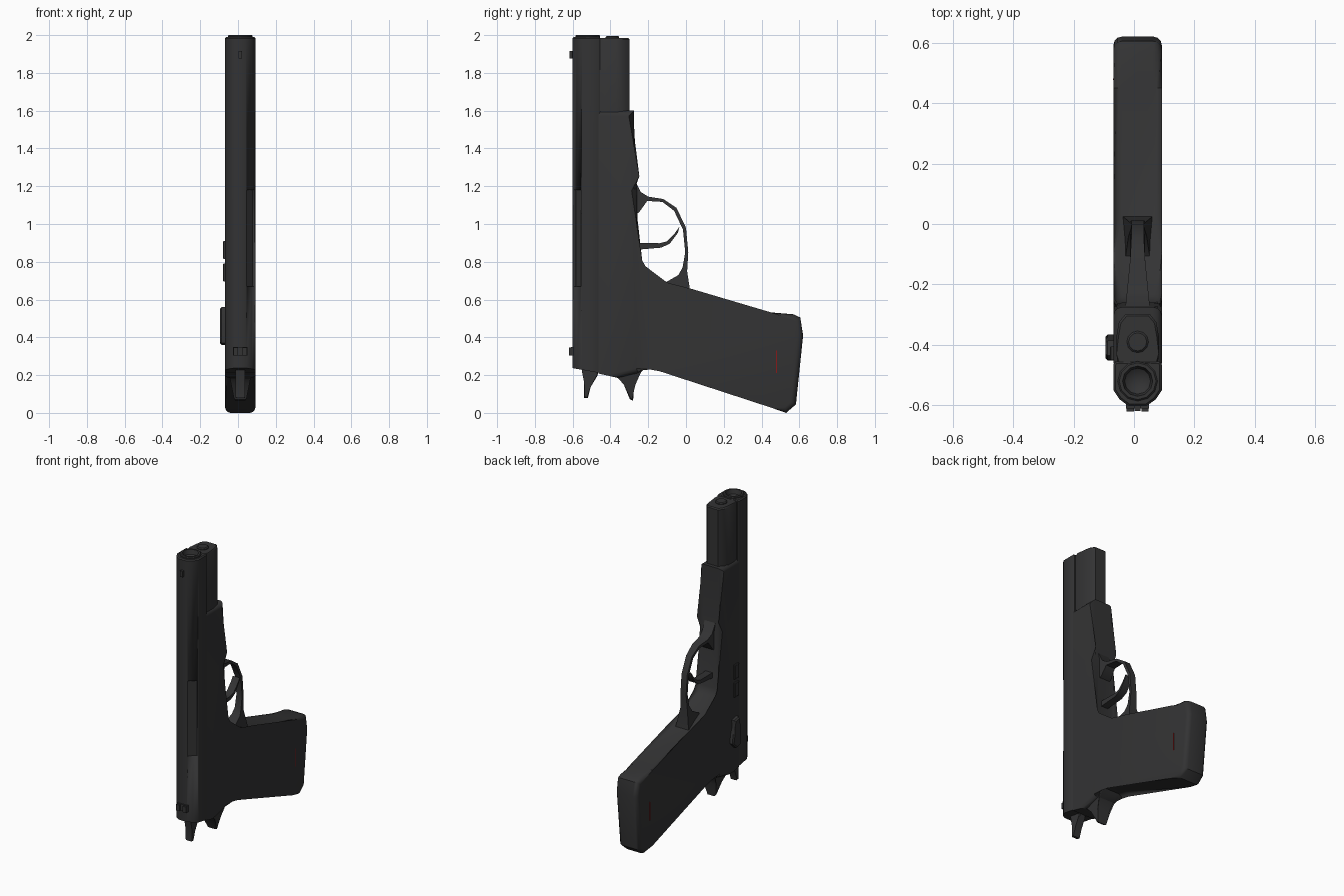
import bpy, bmesh, math
from mathutils import Matrix

if "Cube" in bpy.data.objects:
    bpy.data.objects.remove(bpy.data.objects["Cube"])

CX = 0.012  # body centre line in x


def material(name, rgb):
    m = bpy.data.materials.new(name)
    m.diffuse_color = (*rgb, 1)
    m.use_nodes = True
    m.node_tree.nodes["Principled BSDF"].inputs["Base Color"].default_value = m.diffuse_color
    return m


steel = material("dark_grey", (0.033, 0.033, 0.034))
red = material("red_mark", (0.25, 0.01, 0.01))


def finish(bm, name, mat=steel, angle=40):
    bmesh.ops.recalc_face_normals(bm, faces=bm.faces)
    me = bpy.data.meshes.new(name)
    bm.to_mesh(me)
    bm.free()
    ob = bpy.data.objects.new(name, me)
    bpy.context.collection.objects.link(ob)
    me.materials.append(mat)
    bpy.ops.object.select_all(action='DESELECT')
    bpy.context.view_layer.objects.active = ob
    ob.select_set(True)
    bpy.ops.object.shade_smooth_by_angle(angle=math.radians(angle))
    return ob


def slab(name, pts, half, cx=CX, bevel=0, keep_below=-9.0, segs=2, mat=steel):
    """Side profile (y, z) given a thickness in x; half may be a function of (y, z)."""
    h = half if callable(half) else (lambda y, z: half)
    bm = bmesh.new()
    a, b = ([bm.verts.new((cx + s * h(y, z), y, z)) for y, z in pts] for s in (-1, 1))
    bm.faces.new(a)
    bm.faces.new(b)
    n = len(pts)
    for i in range(n):
        j = (i + 1) % n
        bm.faces.new((a[i], a[j], b[j], b[i]))
    if bevel:
        rim = [bm.edges.get((r[i], r[(i + 1) % n])) for r in (a, b) for i in range(n)
               if max(pts[i][0], pts[(i + 1) % n][0]) > keep_below]
        bmesh.ops.bevel(bm, geom=rim, offset=bevel, segments=segs, profile=0.5,
                        affect='EDGES', clamp_overlap=True)
    return finish(bm, name, mat)


def column(name, half_pts, z0, z1, slope=0):
    """Mirrored cross-section (x, y) extruded upward, with a slanted lower end."""
    pts = half_pts + [(-x, y) for x, y in reversed(half_pts)]
    bm = bmesh.new()
    lo = [bm.verts.new((CX + x, y, z0 - slope * (y + 0.6))) for x, y in pts]
    hi = [bm.verts.new((CX + x, y, z1)) for x, y in pts]
    bm.faces.new(lo)
    top = bm.faces.new(hi)
    for i in range(len(pts)):
        j = (i + 1) % len(pts)
        bm.faces.new((lo[i], lo[j], hi[j], hi[i]))
    bmesh.ops.bevel(bm, geom=list(top.edges), offset=0.007, segments=1, affect='EDGES')
    return finish(bm, name)


def lathe(name, prof, y, sides):
    """Profile (radius, z) spun round a vertical axis."""
    bm = bmesh.new()
    vs = [bm.verts.new((CX + r, y, z)) for r, z in prof]
    es = [bm.edges.new(p) for p in zip(vs, vs[1:])]
    bmesh.ops.spin(bm, geom=vs + es, cent=(CX, y, 0), axis=(0, 0, 1),
                   angle=math.tau, steps=sides, use_duplicate=False)
    bmesh.ops.remove_doubles(bm, verts=bm.verts, dist=1e-4)
    return finish(bm, name)


def box(name, lo, hi, mat=steel):
    return slab(name, [(lo[1], lo[2]), (hi[1], lo[2]), (hi[1], hi[2]), (lo[1], hi[2])],
                (hi[0] - lo[0]) / 2, (hi[0] + lo[0]) / 2, mat=mat)


def cut(ob, cutter):
    m = ob.modifiers.new("cut", 'BOOLEAN')
    m.object = cutter
    m.operation = 'DIFFERENCE'
    m.solver = 'EXACT'
    cutter.hide_render = True
    cutter.hide_viewport = True


# Slide with muzzle bore and a shallow port on its right shoulder
slide = column("slide", [(0.074, -0.455), (0.08, -0.465), (0.08, -0.55), (0.06, -0.58), (0.03, -0.602)],
               0.237, 1.99, 0.18)
cut(slide, lathe("bore_cutter", [(0, 1.9), (0.056, 1.93), (0.056, 2.1), (0, 2.1)], -0.515, 12))
port = box("port_cutter", (-0.01, -0.028, -0.255), (0.03, 0.028, 0.255))
port.matrix_world = Matrix.Translation((CX + 0.051, -0.571, 0.925)) @ Matrix.Rotation(math.radians(-47), 4, 'Z')
cut(slide, port)
lathe("muzzle_ring", [(0.066, 1.96), (0.066, 1.995), (0.061, 2.0), (0.05, 2.0), (0.043, 1.97), (0, 1.94)], -0.52, 12)

# Nose below the barrel with the spring rod end
column("slide_nose", [(0.04, -0.298), (0.062, -0.325), (0.07, -0.37), (0.07, -0.43), (0.066, -0.47)], 1.5, 1.985)
lathe("spring_rod", [(0.036, 1.95), (0.036, 1.99), (0.03, 1.996), (0, 1.996)], -0.39, 12)

# Frame and grip as one side profile
slab("frame_and_grip", [
    (-0.462, 1.6), (-0.275, 1.6), (-0.275, 1.25), (-0.26, 1.18), (-0.26, 0.8), (-0.235, 0.755),
    (-0.1, 0.69), (0.02, 0.63), (0.45, 0.532), (0.57, 0.522), (0.605, 0.505), (0.62, 0.41),
    (0.582, 0.045), (0.53, 0.0), (0.45, 0.028), (-0.13, 0.247), (-0.2, 0.26), (-0.25, 0.21),
    (-0.36, 0.185), (-0.462, 0.208)], 0.08, bevel=0.028, keep_below=-0.3, segs=3)

# Tail spur and hammer
slab("tail_spur", [(-0.4, 0.22), (-0.36, 0.183), (-0.325, 0.155), (-0.297, 0.072), (-0.28, 0.065),
                   (-0.274, 0.15), (-0.245, 0.215), (-0.2, 0.262), (-0.25, 0.3)],
     lambda y, z: 0.03 + max(0, z - 0.06) * 0.2, bevel=0.006, segs=1)
slab("hammer", [(-0.555, 0.26), (-0.55, 0.215), (-0.535, 0.16), (-0.54, 0.08), (-0.52, 0.078),
                (-0.508, 0.14), (-0.47, 0.195), (-0.45, 0.26)], 0.024, bevel=0.004, segs=1)

# Trigger guard widens toward frame and grip
slab("trigger_guard", [
    (-0.29, 1.25), (-0.27, 1.23), (-0.24, 1.17), (-0.2, 1.145), (-0.12, 1.132), (-0.05, 1.085), (0.0, 0.98),
    (0.012, 0.85), (0.006, 0.75), (0.025, 0.625), (-0.06, 0.64), (-0.11, 0.69), (-0.04, 0.73),
    (-0.018, 0.77), (-0.004, 0.85), (-0.016, 0.97), (-0.063, 1.07), (-0.125, 1.117), (-0.205, 1.122),
    (-0.25, 1.06), (-0.29, 1.05)],
     lambda y, z: 0.021 + max(0, -y - 0.08) * 0.1 + max(0, 0.78 - z) * 0.18)
slab("trigger", [(-0.28, 0.9), (-0.14, 0.898), (-0.1, 0.908), (-0.06, 0.95), (-0.035, 0.985),
                 (-0.042, 0.955), (-0.085, 0.897), (-0.13, 0.875), (-0.28, 0.862)], 0.025)

# Sights
box("front_sight", (CX - 0.01, -0.618, 1.875), (CX + 0.01, -0.59, 1.915))
box("rear_sight_base", (CX - 0.038, -0.61, 0.305), (CX + 0.038, -0.585, 0.35))
for side, s in (("left", -1), ("right", 1)):
    box("rear_sight_post_" + side, (CX + s * 0.024 - 0.012, -0.62, 0.305), (CX + s * 0.024 + 0.012, -0.6, 0.345))

# Left side controls
slab("safety_lever", [(-0.452, 0.37), (-0.405, 0.36), (-0.365, 0.4), (-0.375, 0.46), (-0.39, 0.5),
                      (-0.385, 0.55), (-0.435, 0.56), (-0.45, 0.5)], 0.02, -0.075, bevel=0.008, segs=1)
for name, z in (("catch_rear", 0.695), ("catch_front", 0.815)):
    slab(name, [(-0.45, z), (-0.405, z), (-0.405, z + 0.095), (-0.45, z + 0.095)], 0.014, -0.066, bevel=0.004, segs=1)

# Thin red marks on both sides of the grip
for side, s in (("left", -1), ("right", 1)):
    x = CX + s * 0.08
    box("grip_mark_" + side, (x - 0.001, 0.476, 0.21), (x + 0.001, 0.482, 0.33), red)
